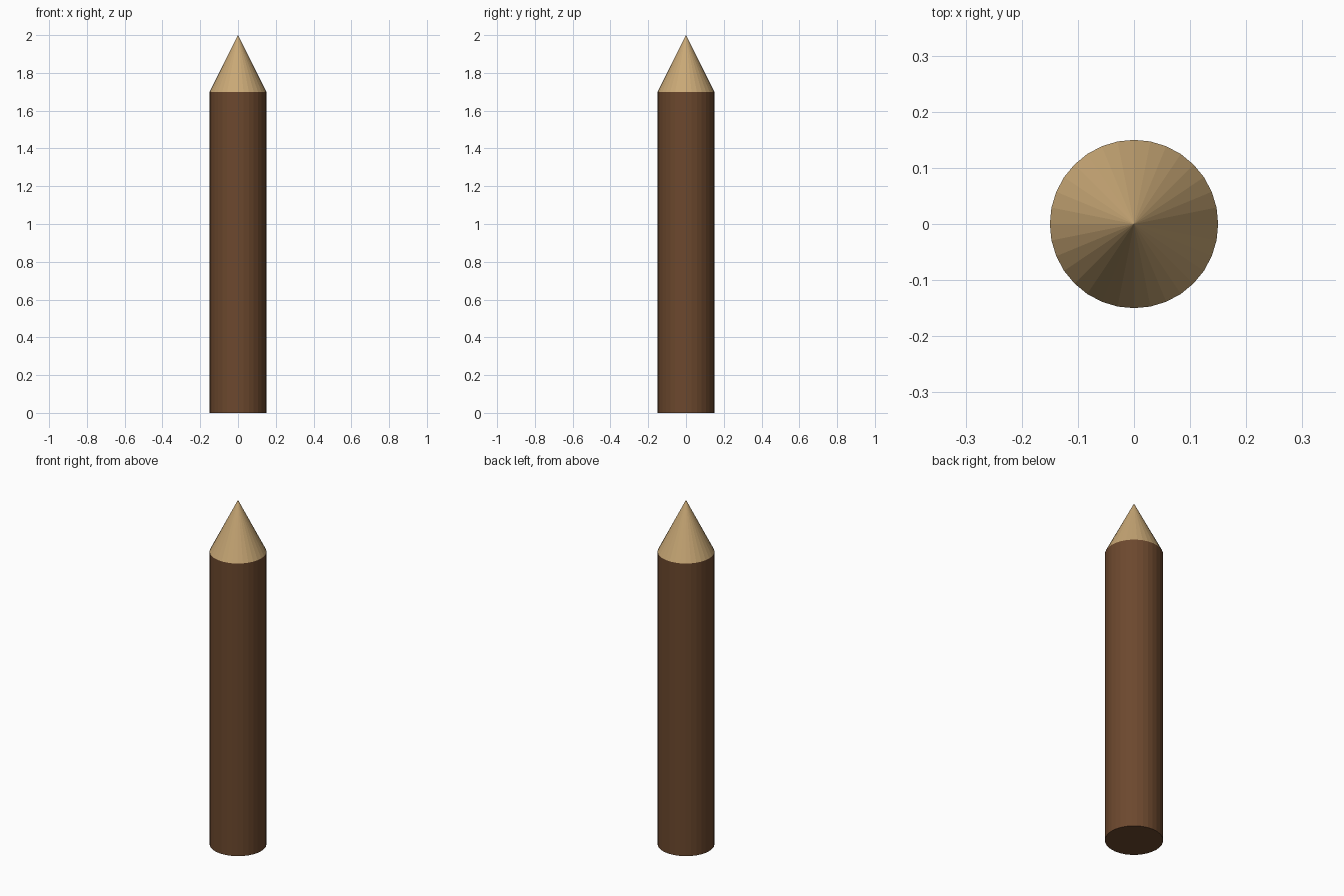
import bpy

if "Cube" in bpy.data.objects:
    bpy.data.objects.remove(bpy.data.objects["Cube"])

SIDES = 32
RADIUS = 0.15
SHAFT_H = 1.70
TIP_H = 0.30


def paint(obj, name, color):
    mat = bpy.data.materials.new(name)
    mat.diffuse_color = (*color, 1.0)
    mat.use_nodes = True
    mat.node_tree.nodes["Principled BSDF"].inputs["Base Color"].default_value = mat.diffuse_color
    obj.data.materials.append(mat)


# Round wooden shaft, open where the tip continues it
bpy.ops.mesh.primitive_cylinder_add(vertices=SIDES, radius=RADIUS, depth=SHAFT_H,
                                    location=(0, 0, SHAFT_H / 2))
shaft = bpy.context.object
shaft.name = "shaft"
paint(shaft, "dark_bark", (0.15, 0.065, 0.027))

# Sharpened conical tip
bpy.ops.mesh.primitive_cone_add(vertices=SIDES, radius1=RADIUS, radius2=0, depth=TIP_H,
                                location=(0, 0, SHAFT_H + TIP_H / 2))
tip = bpy.context.object
tip.name = "sharpened_tip"
paint(tip, "cut_wood", (0.58, 0.39, 0.18))
